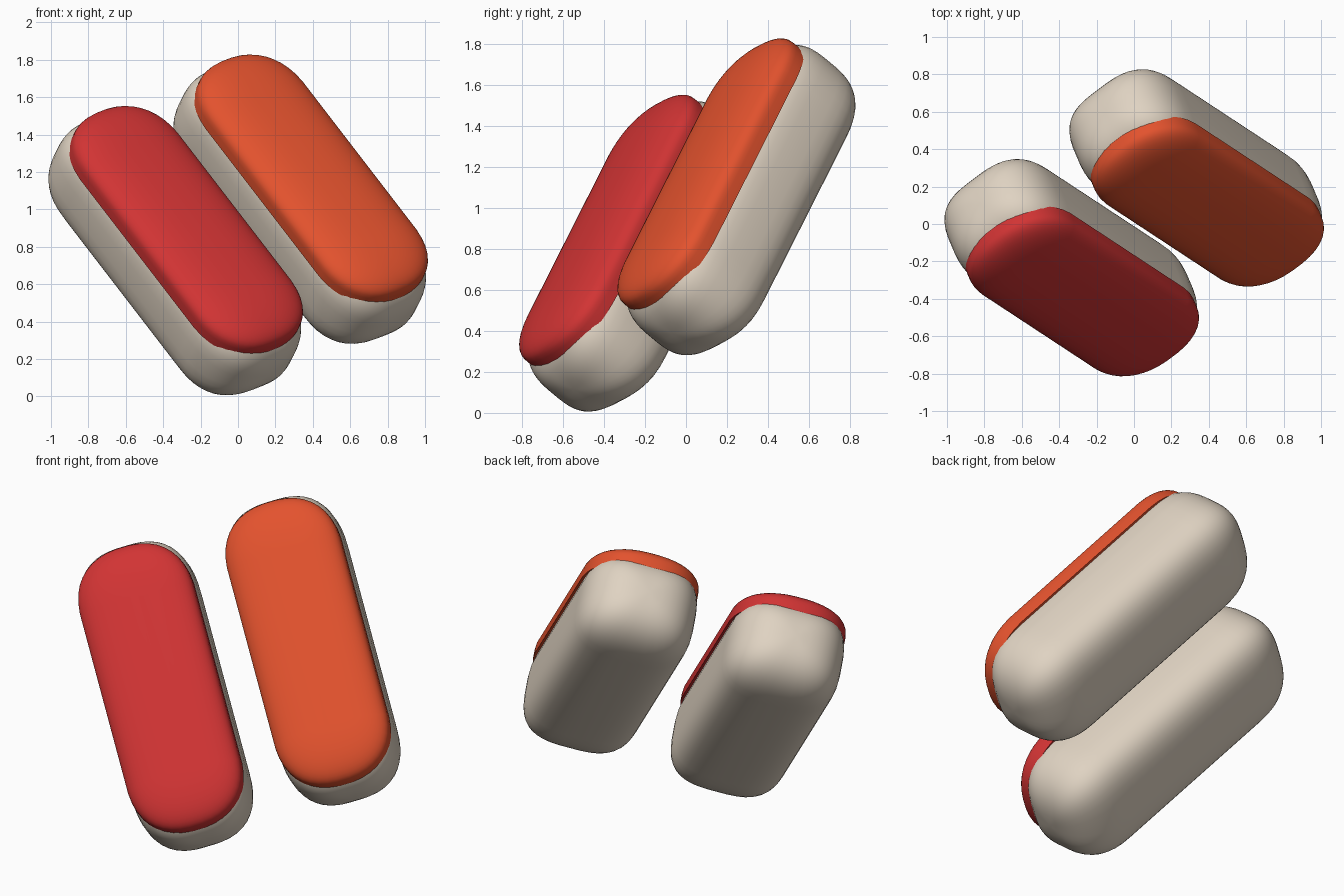
import bpy, bmesh, math
from mathutils import Vector, Matrix

if "Cube" in bpy.data.objects:
    bpy.data.objects.remove(bpy.data.objects["Cube"])


def material(name, rgb):
    m = bpy.data.materials.new(name)
    m.diffuse_color = (*rgb, 1)
    m.use_nodes = True
    m.node_tree.nodes["Principled BSDF"].inputs["Base Color"].default_value = m.diffuse_color
    return m


RICE = material("rice_beige", (0.74, 0.65, 0.54))
RED = material("tuna_red", (0.64, 0.034, 0.034))
ORANGE = material("salmon_orange", (0.77, 0.085, 0.027))

# shared tilt: length axis, side axis, top axis
length = Vector((0.566, -0.372, -0.736)).normalized()
top = Vector((0.31, -0.73, 0.61))
side = top.cross(length).normalized()
top = length.cross(side)
TILT = Matrix((length, side, top)).transposed().to_4x4()


def spow(v, e):
    return math.copysign(abs(v) ** e, v)


def superellipse(p, n=40):
    """Unit rounded-square outline; offset by half a step to avoid the axes."""
    for i in range(n):
        a = 2 * math.pi * (i + 0.5) / n
        yield spow(math.cos(a), 2 / p), spow(math.sin(a), 2 / p)


def loft(name, rings, mat, centre):
    """Skin a stack of rings, cap both ends, tilt and place."""
    bm = bmesh.new()
    rings = [[bm.verts.new(p) for p in r] for r in rings]
    for lo, hi in zip(rings, rings[1:]):
        for k in range(len(lo)):
            j = (k + 1) % len(lo)
            bm.faces.new((lo[k], lo[j], hi[j], hi[k]))
    bm.faces.new(rings[0][::-1])
    bm.faces.new(rings[-1])
    bmesh.ops.recalc_face_normals(bm, faces=bm.faces)
    me = bpy.data.meshes.new(name)
    bm.to_mesh(me)
    bm.free()
    me.materials.append(mat)
    ob = bpy.data.objects.new(name, me)
    bpy.context.collection.objects.link(ob)
    ob.matrix_world = Matrix.Translation(centre) @ TILT
    bpy.ops.object.select_all(action='DESELECT')
    ob.select_set(True)
    bpy.context.view_layer.objects.active = ob
    bpy.ops.object.shade_smooth_by_angle(angle=math.radians(40))


def quarter(p, n, stop):
    """(scale, height) pairs from the full outline to the nearly closed tip."""
    for i in range(n + 1):
        a = stop * math.pi / 2 * i / n
        yield math.cos(a) ** (2 / p), math.sin(a) ** (2 / p)


def rice_rings(core=0.53, end=0.355, w=0.332, h=0.285, lift=-0.01):
    half = [(s, core + end * t) for s, t in quarter(2.5, 12, 0.98)]
    stations = [(s, -x) for s, x in half[::-1]] + half
    return [[(x, w * s * u, lift + h * s * v) for u, v in superellipse(3.2)]
            for s, x in stations]


def topping_rings(core=0.5, end=0.34, w=0.33, h=0.115, base=0.2):
    levels = [(1, 0.15)] + [(s, base + h * t) for s, t in quarter(2.5, 12, 0.97)]
    return [[(math.copysign(core, u) + end * s * u, w * s * v, z)
             for u, v in superellipse(2.35)] for s, z in levels]


# two pieces: pressed rice with a rounded slice on top
for label, mat, c in (("red", RED, (-0.335, -0.22, 0.77)),
                      ("orange", ORANGE, (0.333, 0.26, 1.045))):
    loft(label + "_piece_rice", rice_rings(), RICE, c)
    loft(label + "_piece_topping", topping_rings(), mat, c)
